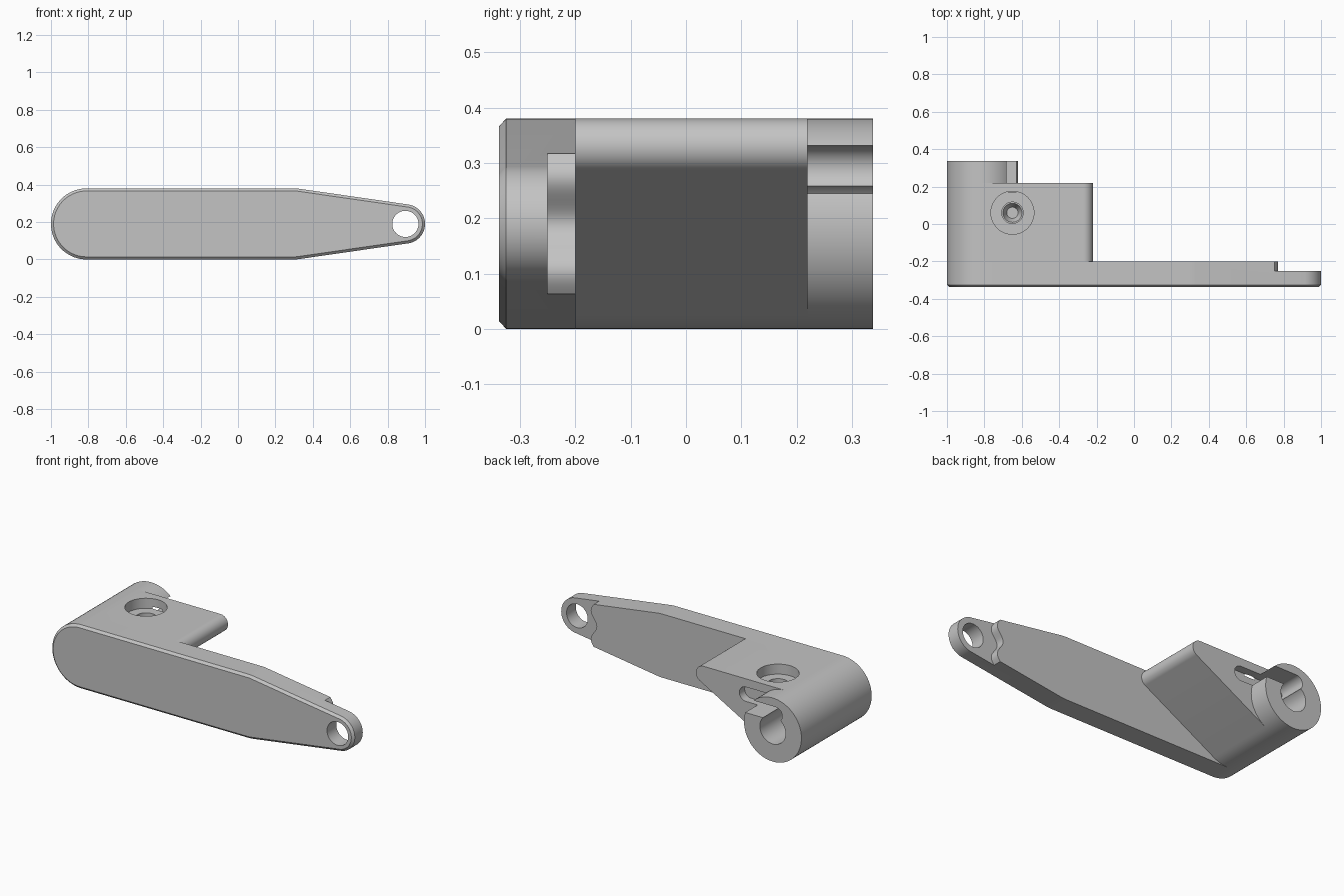
import bpy, bmesh, math

if "Cube" in bpy.data.objects:
    bpy.data.objects.remove(bpy.data.objects["Cube"], do_unlink=True)

grey = bpy.data.materials.new("plain grey")
grey.use_nodes = True
grey.diffuse_color = (0.55, 0.55, 0.55, 1)
grey.node_tree.nodes["Principled BSDF"].inputs["Base Color"].default_value = (0.55, 0.55, 0.55, 1)

MID = 0.19            # height of the arm's centre line
HUB_X, TIP_X = -0.81, 0.895
BACK, STEP, FRONT = -0.2, -0.25, -0.338


def finish(bm, name):
    bmesh.ops.recalc_face_normals(bm, faces=bm.faces)
    mesh = bpy.data.meshes.new(name)
    bm.to_mesh(mesh)
    bm.free()
    ob = bpy.data.objects.new(name, mesh)
    bpy.context.collection.objects.link(ob)
    mesh.materials.append(grey)
    return ob


def hull(name, circles, layers, segments=72):
    """Convex hull of circles (x, z, radius) at each layer (y, inset)."""
    bm = bmesh.new()
    for y, inset in layers:
        for cx, cz, r in circles:
            for i in range(segments):
                a = math.tau * i / segments
                bm.verts.new((cx + (r - inset) * math.cos(a), y,
                              cz + (r - inset) * math.sin(a)))
    out = bmesh.ops.convex_hull(bm, input=bm.verts)
    loose = {v for v in out["geom_interior"] + out["geom_unused"]
             if isinstance(v, bmesh.types.BMVert)}
    bmesh.ops.delete(bm, geom=list(loose), context="VERTS")
    bmesh.ops.dissolve_limit(bm, angle_limit=math.radians(0.5),
                             verts=bm.verts, edges=bm.edges)
    return finish(bm, name)


def prism(name, points, y0, y1):
    bm = bmesh.new()
    face = bm.faces.new([bm.verts.new((x, y0, z)) for x, z in points])
    out = bmesh.ops.extrude_face_region(bm, geom=[face])
    for v in out["geom"]:
        if isinstance(v, bmesh.types.BMVert):
            v.co.y = y1
    return finish(bm, name)


def upright_cone(name, x, y, z0, z1, r0, r1):
    bm = bmesh.new()
    bmesh.ops.create_cone(bm, cap_ends=True, segments=48, radius1=r0,
                          radius2=r1, depth=z1 - z0)
    bmesh.ops.translate(bm, verts=bm.verts, vec=(x, y, (z0 + z1) / 2))
    return finish(bm, name)


def cut(target, cutters):
    for c in cutters:
        mod = target.modifiers.new("cut", "BOOLEAN")
        mod.operation = "DIFFERENCE"
        mod.solver = "EXACT"
        mod.object = c
    bpy.context.view_layer.update()
    graph = bpy.context.evaluated_depsgraph_get()
    mesh = bpy.data.meshes.new_from_object(target.evaluated_get(graph))
    target.modifiers.clear()
    target.data = mesh


# Long tapering arm with a chamfered front rim
arm = hull("arm", [(HUB_X, MID, 0.19), (0.3, MID, 0.19), (TIP_X, MID, 0.105)],
           [(FRONT, 0.014), (FRONT + 0.013, 0), (BACK, 0)])

# Clamp block: rounded upper corner, sloping underside
block = hull("clamp_block", [(HUB_X, MID, 0.19), (-0.27, 0.33, 0.05)],
             [(BACK, 0), (0.22, 0)])

# Round boss standing out of the block
boss = hull("shaft_boss", [(HUB_X, MID, 0.19)], [(0.22, 0), (0.338, 0)])

# Tip eye hole and wavy-edged step behind the tip
eye = hull("eye_cutter", [(TIP_X, MID, 0.07)], [(-0.5, 0), (0, 0)])
wave = []
for i in range(41):
    d = -0.17 + 0.34 * i / 40
    wave.append((0.75 - 0.02 * math.cos(math.tau * d / 0.17), MID + d))
step = prism("step_cutter", wave + [(1.2, 0.36), (1.2, 0.02)], STEP, 0)

# Shaft bore, clamp slot and counterbored screw hole
bore = hull("bore_cutter", [(HUB_X, MID, 0.085)], [(-0.1, 0), (0.5, 0)])
slot = hull("slot_cutter", [(-0.83, 0.288, 0.043), (-0.55, 0.288, 0.043)],
            [(0.17, 0), (0.5, 0)])
recess = upright_cone("recess_cutter", -0.65, 0.06, 0.32, 0.5, 0.115, 0.115)
pilot = upright_cone("pilot_cutter", -0.65, 0.06, 0.24, 0.4, 0.057, 0.057)
point = upright_cone("point_cutter", -0.65, 0.06, 0.19, 0.25, 0.03, 0.055)

cut(arm, [eye, step])
cut(block, [bore, slot, recess, pilot, point])
cut(boss, [bore, slot])
for helper in (eye, step, bore, slot, recess, pilot, point):
    bpy.data.objects.remove(helper, do_unlink=True)

# Smooth curved walls, crisp edges
for ob in bpy.context.selected_objects:
    ob.select_set(False)
for ob in (arm, block, boss):
    ob.select_set(True)
bpy.context.view_layer.objects.active = arm
bpy.ops.object.shade_smooth_by_angle(angle=math.radians(30))
